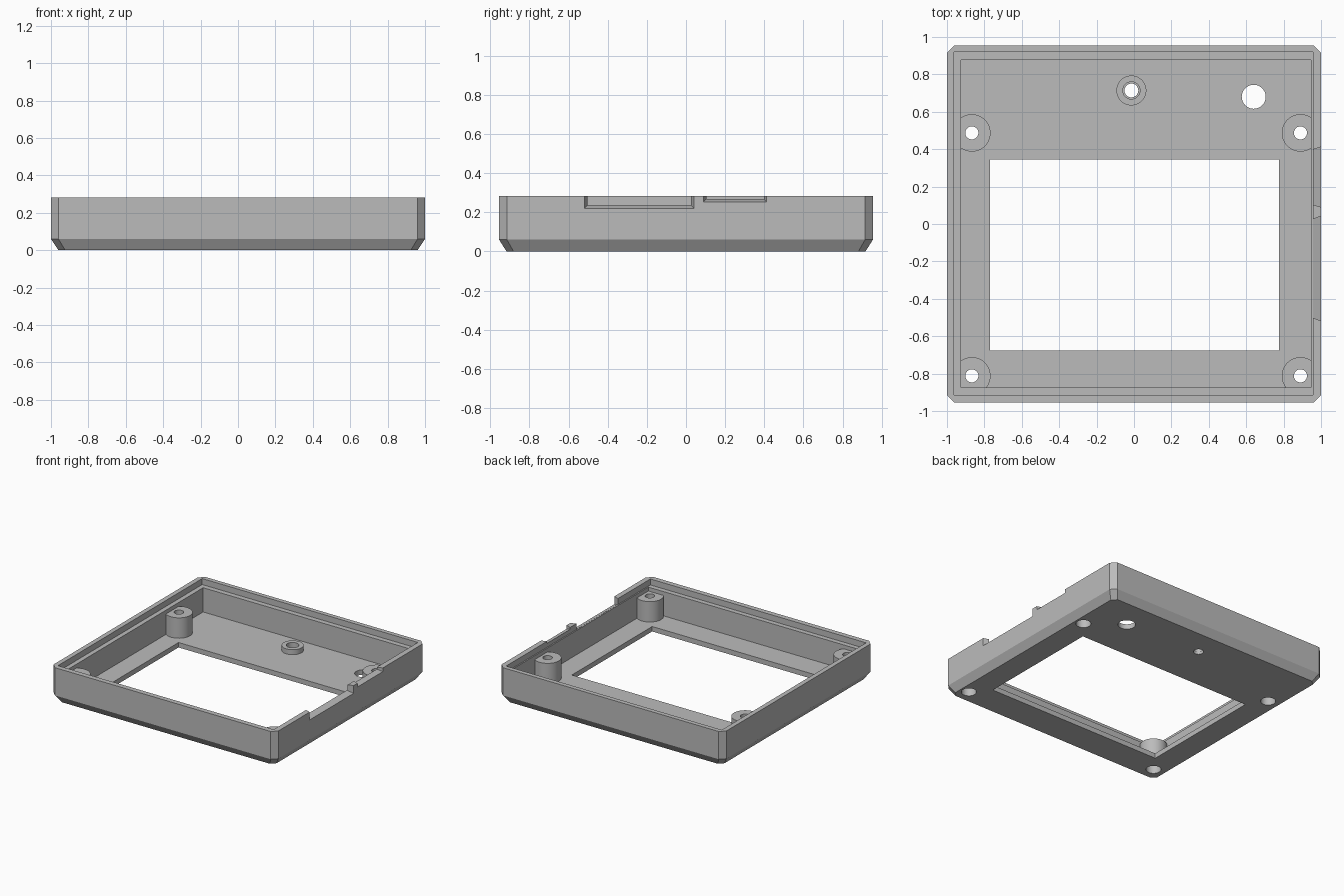
import bpy
import bmesh
from math import cos, sin, tau

if "Cube" in bpy.data.objects:
    bpy.data.objects.remove(bpy.data.objects["Cube"])

HEIGHT, FLOOR, LEDGE = 0.283, 0.04, 0.235

grey = bpy.data.materials.new("plain grey")
grey.use_nodes = True
grey.diffuse_color = (0.5, 0.5, 0.5, 1)
grey.node_tree.nodes["Principled BSDF"].inputs["Base Color"].default_value = (0.5, 0.5, 0.5, 1)


def loft(name, rings):
    """Closed solid through rings of points, capped at both ends."""
    bm = bmesh.new()
    loops = [[bm.verts.new(p) for p in ring] for ring in rings]
    n = len(loops[0])
    for a, b in zip(loops, loops[1:]):
        for i in range(n):
            j = (i + 1) % n
            bm.faces.new((a[i], a[j], b[j], b[i]))
    bm.faces.new(loops[0][::-1])
    bm.faces.new(loops[-1])
    bmesh.ops.recalc_face_normals(bm, faces=bm.faces)
    mesh = bpy.data.meshes.new(name)
    bm.to_mesh(mesh)
    bm.free()
    mesh.materials.append(grey)
    obj = bpy.data.objects.new(name, mesh)
    bpy.context.collection.objects.link(obj)
    return obj


def box(name, x0, x1, y0, y1, z0, z1):
    return loft(name, [[(x0, y0, z), (x1, y0, z), (x1, y1, z), (x0, y1, z)] for z in (z0, z1)])


def cylinder(name, x, y, r, z0, z1, sides=48, lo=-2, hi=2):
    """Upright cylinder, optionally trimmed flat at x = lo or x = hi."""
    pts = [(min(max(x + r * cos(tau * i / sides), lo), hi), y + r * sin(tau * i / sides))
           for i in range(sides)]
    return loft(name, [[(px, py, z) for px, py in pts] for z in (z0, z1)])


def octagon(hx, hy, c, z):
    """Rectangle with cut corners."""
    return [(hx, c - hy, z), (hx, hy - c, z), (hx - c, hy, z), (c - hx, hy, z),
            (-hx, hy - c, z), (-hx, c - hy, z), (c - hx, -hy, z), (hx - c, -hy, z)]


def cut(obj, cutters):
    for cutter in cutters:
        cutter.hide_render = True
        mod = obj.modifiers.new("cut", "BOOLEAN")
        mod.operation = "DIFFERENCE"
        mod.solver = "EXACT"
        mod.object = cutter
        bpy.context.view_layer.objects.active = obj
        bpy.ops.object.modifier_apply(modifier=mod.name)


def notch(y0, y1, z, flare):
    """Wall cut-out that widens towards the outside."""
    rings = []
    for x, f in ((0.94, -0.4 * flare), (0.957, 0), (1.0, flare), (1.02, 1.5 * flare)):
        rings.append([(x, y0 - f, z - f), (x, y1 + f, z - f), (x, y1 + f, 0.4), (x, y0 - f, 0.4)])
    return loft("notch_cutter", rings)


# Tray with cut corners and a sloped bottom edge
shell = loft("tray_shell", [octagon(0.96, 0.917, 0.036, 0), octagon(1, 0.955, 0.04, 0.06),
                            octagon(1, 0.955, 0.04, HEIGHT)])

# Cavity, stepped rim, window and wall notches
shell_cutters = [
    box("cavity_cutter", -0.925, 0.947, -0.875, 0.878, FLOOR, 0.4),
    box("rim_cutter", -0.962, 0.957, -0.914, 0.919, LEDGE, 0.4),
    box("window_cutter", -0.77, 0.775, -0.677, 0.344, -0.1, 0.1),
    cylinder("round_hole_cutter", 0.64, 0.68, 0.064, -0.1, 0.1),
    notch(-0.502, 0.026, 0.236, 0.016),
    notch(0.104, 0.398, 0.267, 0.014),
]

# Corner posts with a screw hole and a wider bore from below
solids = [shell]
for side, x in (("right", -0.867), ("left", 0.89)):
    for end, y in (("front", -0.812), ("back", 0.487)):
        post = cylinder(f"{end}_{side}_post", x, y, 0.1, FLOOR - 0.004, 0.204, lo=-0.94, hi=0.952)
        bores = [cylinder("screw_hole_cutter", x, y, 0.035, -0.1, 0.4, 32),
                 cylinder("screw_bore_cutter", x, y, 0.055, -0.1, 0.12, 32)]
        cut(post, bores)
        solids.append(post)
        shell_cutters += bores

# Small raised boss with a stepped hole
bx, by = -0.014, 0.714
boss = cylinder("boss", bx, by, 0.08, FLOOR - 0.004, 0.08)
boss_cutters = [cylinder("boss_hole_cutter", bx, by, 0.037, -0.1, 0.2, 32),
                cylinder("boss_bore_cutter", bx, by, 0.046, 0.025, 0.2, 32)]
cut(boss, boss_cutters)
solids.append(boss)
shell_cutters += boss_cutters
cut(shell, shell_cutters)

# Drop the cutters
for obj in [o for o in bpy.data.objects if o.name.split(".")[0].endswith("_cutter")]:
    bpy.data.objects.remove(obj)

# Smooth round walls, keep edges crisp
bpy.ops.object.select_all(action="DESELECT")
for obj in solids:
    obj.select_set(True)
bpy.context.view_layer.objects.active = shell
bpy.ops.object.shade_smooth_by_angle(angle=0.44)
